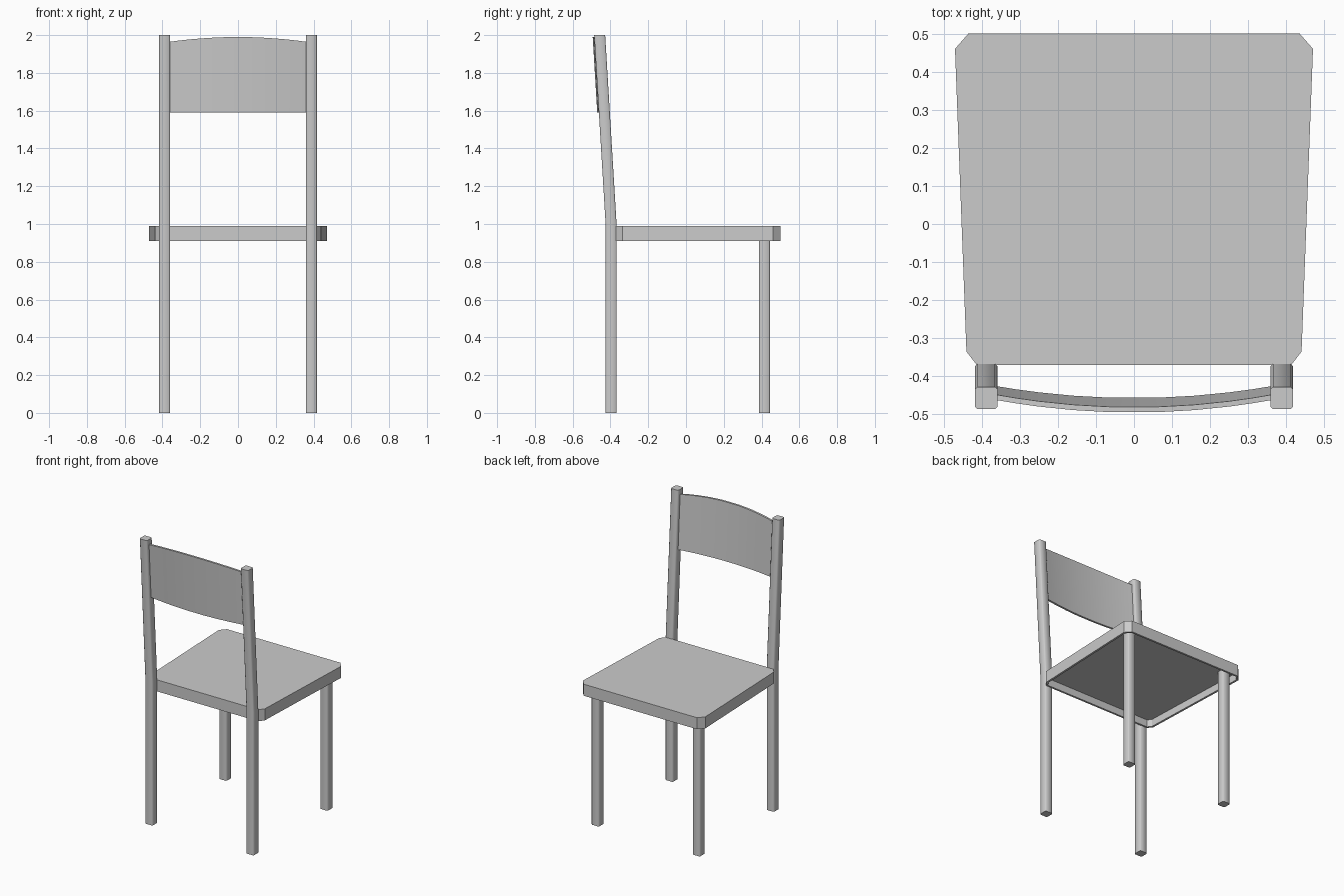
import bpy, bmesh

if "Cube" in bpy.data.objects:
    bpy.data.objects.remove(bpy.data.objects["Cube"])


def add_object(name, bm):
    bmesh.ops.recalc_face_normals(bm, faces=bm.faces)
    mesh = bpy.data.meshes.new(name)
    bm.to_mesh(mesh)
    bm.free()
    obj = bpy.data.objects.new(name, mesh)
    bpy.context.collection.objects.link(obj)
    return obj


def loft(name, rings):
    """Join equal-sized rings of points into a closed solid."""
    bm = bmesh.new()
    loops = [[bm.verts.new(p) for p in ring] for ring in rings]
    n = len(loops[0])
    for a, b in zip(loops, loops[1:]):
        for i in range(n):
            j = (i + 1) % n
            bm.faces.new((a[i], a[j], b[j], b[i]))
    bm.faces.new(loops[0])
    bm.faces.new(loops[-1])
    return add_object(name, bm)


def smooth(obj):
    bpy.ops.object.select_all(action='DESELECT')
    obj.select_set(True)
    bpy.context.view_layer.objects.active = obj
    bpy.ops.object.shade_smooth_by_angle(angle=0.9)


def post(name, path):
    """Square post with eased corners along a list of (x, y, z) centres."""
    h, c = 0.029, 0.006
    section = [(h - c, -h), (h, c - h), (h, h - c), (h - c, h),
               (c - h, h), (-h, h - c), (-h, c - h), (c - h, -h)]
    smooth(loft(name, [[(x + u, y + v, z) for u, v in section] for x, y, z in path]))


# Seat: tapered slab with clipped corners and a shallow hollow underneath
half = [(0.435, 0.5), (0.47, 0.46), (0.44, -0.335), (0.413, -0.37)]
outline = half + [(-x, y) for x, y in reversed(half)]
seat = loft("seat", [[(x, y, z) for x, y in outline] for z in (0.91, 0.99)])
bm = bmesh.new()
bm.from_mesh(seat.data)
under = min(bm.faces, key=lambda f: f.calc_center_median().z)
bmesh.ops.inset_region(bm, faces=[under], thickness=0.015)
inner = bmesh.ops.extrude_face_region(bm, geom=[under])
bmesh.ops.translate(bm, vec=(0, 0, 0.05),
                    verts=[v for v in inner["geom"] if isinstance(v, bmesh.types.BMVert)])
if under.is_valid:
    bmesh.ops.delete(bm, geom=[under], context='FACES_ONLY')
bm.to_mesh(seat.data)
bm.free()

# Front legs, and rear legs that lean back above the seat
for side, x in (("left", -0.388), ("right", 0.388)):
    post("front_leg_" + side, [(x, 0.415, 0), (x, 0.415, 0.96)])
    post("rear_leg_" + side, [(x, -0.396, 0), (x, -0.396, 0.99), (x, -0.457, 2)])

# Backrest: thin bowed panel with an arched top, leaning with the posts
xs = [0.065, 0.16, 0.25, 0.31, 0.366]
rings = []
for x in [-v for v in reversed(xs)] + xs:
    k = (x / 0.366) ** 2
    low, high = 1.59, 1.99 - 0.026 * k
    front = -0.457 + 0.032 * k
    lean = -0.06 * (high - low)
    rings.append([(x, front, low), (x, front - 0.014, low),
                  (x, front + lean - 0.014, high), (x, front + lean, high)])
smooth(loft("backrest", rings))
